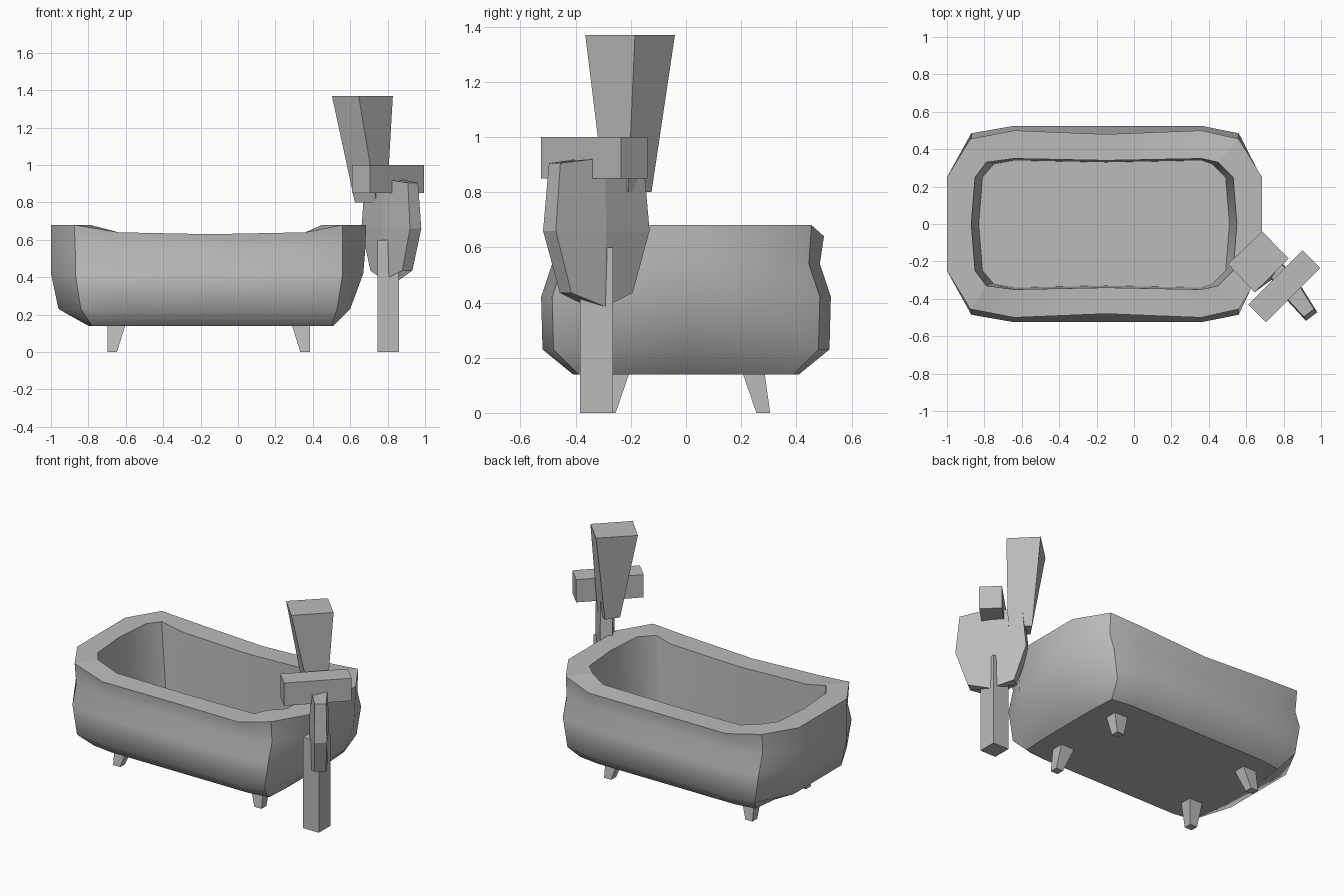
import bpy, bmesh
from mathutils import Vector

cube = bpy.data.objects.get("Cube")
if cube:
    bpy.data.objects.remove(cube, do_unlink=True)

grey = bpy.data.materials.new("plain_grey")
grey.use_nodes = True
COLOUR = (0.5, 0.5, 0.5, 1)
grey.diffuse_color = COLOUR
grey.node_tree.nodes["Principled BSDF"].inputs["Base Color"].default_value = COLOUR


def finish(name, bm):
    bmesh.ops.recalc_face_normals(bm, faces=bm.faces[:])
    mesh = bpy.data.meshes.new(name)
    bm.to_mesh(mesh)
    bm.free()
    mesh.materials.append(grey)
    obj = bpy.data.objects.new(name, mesh)
    bpy.context.collection.objects.link(obj)
    return obj


def loft(bm, rings):
    """Bridge closed rings of points and cap both ends."""
    loops = [[bm.verts.new(p) for p in ring] for ring in rings]
    n = len(loops[0])
    for a, b in zip(loops, loops[1:]):
        for i in range(n):
            j = (i + 1) % n
            bm.faces.new((a[i], a[j], b[j], b[i]))
    bm.faces.new(loops[0])
    bm.faces.new(loops[-1])
    return loops


def solid(name, bottom, top, z0, z1):
    """Tapered four-sided block between two plan outlines."""
    bm = bmesh.new()
    loft(bm, [[(x, y, z0) for x, y in bottom], [(x, y, z1) for x, y in top]])
    return finish(name, bm)


def rect(x0, x1, y0, y1):
    return [(x0, y0), (x1, y0), (x1, y1), (x0, y1)]


# Tub: stacked plan outlines, outside going up and inside going down
def tub_ring(z, end_l, end_r, cor_l, cor_r, end_y, cor_y, side_y, mid_y, bow=0.0, dip=False):
    half = [(end_l - bow, 0), (end_l, end_y), (cor_l, cor_y), (-0.64, side_y), (-0.15, mid_y),
            (0.36, side_y), (cor_r, cor_y), (end_r, end_y), (end_r + bow, 0)]
    heights = [z] * 3 + ([0.64, 0.63, 0.64] if dip else [z] * 3) + [z] * 3
    pts = [(x, y, h) for (x, y), h in zip(half, heights)]
    return pts + [(x, -y, h) for x, y, h in pts[-2:0:-1]]


bm = bmesh.new()
loops = loft(bm, [
    tub_ring(0.14, -0.80, 0.51, -0.78, 0.50, 0.22, 0.39, 0.41, 0.41),
    tub_ring(0.23, -0.96, 0.60, -0.84, 0.53, 0.25, 0.48, 0.52, 0.52),
    tub_ring(0.42, -1.00, 0.67, -0.87, 0.56, 0.25, 0.485, 0.525, 0.525),
    tub_ring(0.54, -1.00, 0.68, -0.87, 0.56, 0.25, 0.445, 0.485, 0.48),
    tub_ring(0.68, -1.00, 0.685, -0.875, 0.56, 0.25, 0.455, 0.50, 0.48, 0.0, True),
    tub_ring(0.68, -0.85, 0.53, -0.79, 0.45, 0.25, 0.33, 0.35, 0.34, 0.02, True),
    tub_ring(0.22, -0.81, 0.49, -0.75, 0.42, 0.25, 0.32, 0.34, 0.33, 0.02),
])
for f in bm.faces:
    f.smooth = True
# Sharp rims, base outline, floor outline and outer corner creases
for k in (0, 4, 5, 6):
    for i, v in enumerate(loops[k]):
        bm.edges.get((v, loops[k][i - 1])).smooth = False
for k in range(6):
    for i in (2, 6, 10, 14):
        bm.edges.get((loops[k][i], loops[k + 1][i])).smooth = False
finish("tub", bm)

# Four splayed legs
MID = -0.157
for sx, side in ((1, "left"), (-1, "right")):
    for sy, end in ((1, "back"), (-1, "front")):
        foot = [(MID + sx * x, sy * y) for x, y in rect(0.49, 0.542, 0.255, 0.305)]
        hip = [(MID + sx * x, sy * y) for x, y in rect(0.445, 0.542, 0.205, 0.285)]
        solid(f"{end}_{side}_leg", foot, hip, 0, 0.145)

# Post, crossbar and flared upright of the stand
post = rect(0.745, 0.86, -0.385, -0.265)
solid("stand_post", post, post, 0, 0.6)
bar = [(0.90, -0.14), (0.995, -0.235), (0.705, -0.525), (0.61, -0.43)]
solid("crossbar", bar, bar, 0.85, 1.0)
solid("flared_upright",
      [(0.68, -0.125), (0.795, -0.21), (0.74, -0.295), (0.625, -0.205)],
      [(0.685, -0.04), (0.828, -0.185), (0.645, -0.365), (0.502, -0.215)], 0.8, 1.37)

# Shield-shaped slab, thicker along its middle
centre = Vector((0.82, -0.325, 0))
along = Vector((0.607, -0.794, 0))
across = Vector((0.794, 0.607, 0))


def slab_ring(half_len, z_end, z_mid, scale=1.0):
    plan = [(-1, 0.038), (0, 0.058), (1, 0.038), (1, -0.038), (0, -0.058), (-1, -0.038)]
    return [centre + along * s * half_len + across * t * scale
            + Vector((0, 0, z_end if s else z_mid)) for s, t in plan]


bm = bmesh.new()
loft(bm, [slab_ring(0.14, 0.435, 0.385, 0.9), slab_ring(0.214, 0.66, 0.66),
          slab_ring(0.19, 0.905, 0.925, 0.9)])
finish("shield_slab", bm)
